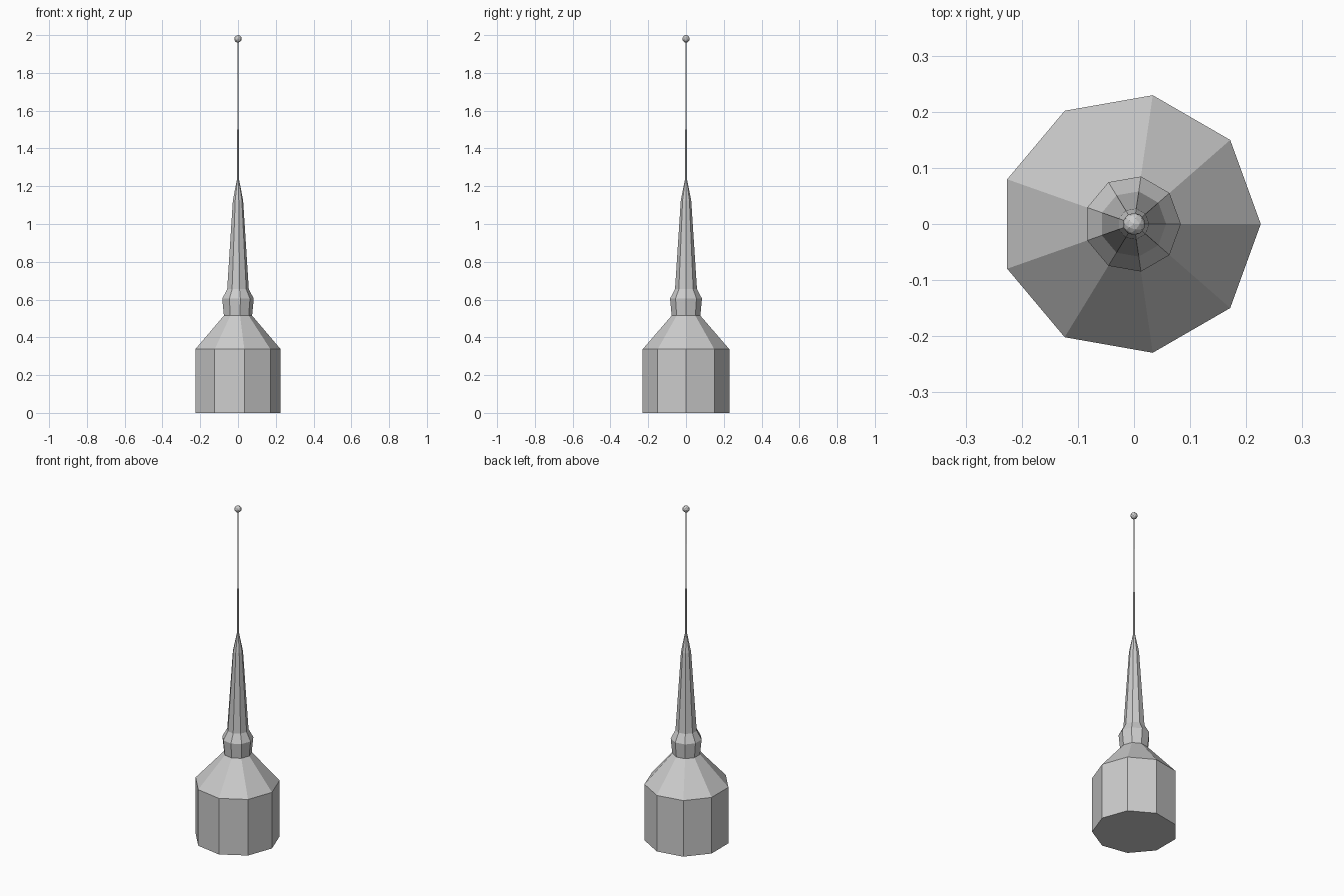
import bpy, bmesh
from math import cos, sin, tau, radians

if "Cube" in bpy.data.objects:
    bpy.data.objects.remove(bpy.data.objects["Cube"])

SIDES = 9


def lathe(name, profile, sides=SIDES):
    """Faceted closed solid from (radius, z) rings, each centred by its bounds."""
    bm = bmesh.new()
    rings = []
    for r, z in profile:
        shift = -r * (1 - cos(radians(20))) / 2
        rings.append([bm.verts.new((r * cos(tau * i / sides) + shift,
                                    r * sin(tau * i / sides), z))
                      for i in range(sides)])
    for a, b in zip(rings, rings[1:]):
        for i in range(sides):
            j = (i + 1) % sides
            bm.faces.new((a[i], a[j], b[j], b[i]))
    bm.faces.new(rings[0][::-1])
    bm.faces.new(rings[-1])
    mesh = bpy.data.meshes.new(name)
    bm.to_mesh(mesh)
    bm.free()
    obj = bpy.data.objects.new(name, mesh)
    bpy.context.collection.objects.link(obj)
    return obj


# Drum with sloped roof, collar and tapering spire
lathe("tower_body", [(0.233, 0), (0.233, 0.337), (0.077, 0.515),
                     (0.086, 0.605), (0.059, 0.655),
                     (0.028, 1.125), (0.007, 1.23)])

# Antenna in three thinning sections
for name, r, z0, z1 in (("lower_mast", 0.0065, 1.22, 1.5),
                        ("middle_mast", 0.004, 1.49, 1.77),
                        ("upper_mast", 0.0022, 1.76, 1.97)):
    lathe(name, [(r, z0), (r, z1)])

# Ball finial
bpy.ops.mesh.primitive_ico_sphere_add(subdivisions=2, radius=0.02,
                                      location=(0, 0, 1.98))
bpy.context.object.name = "finial_ball"
